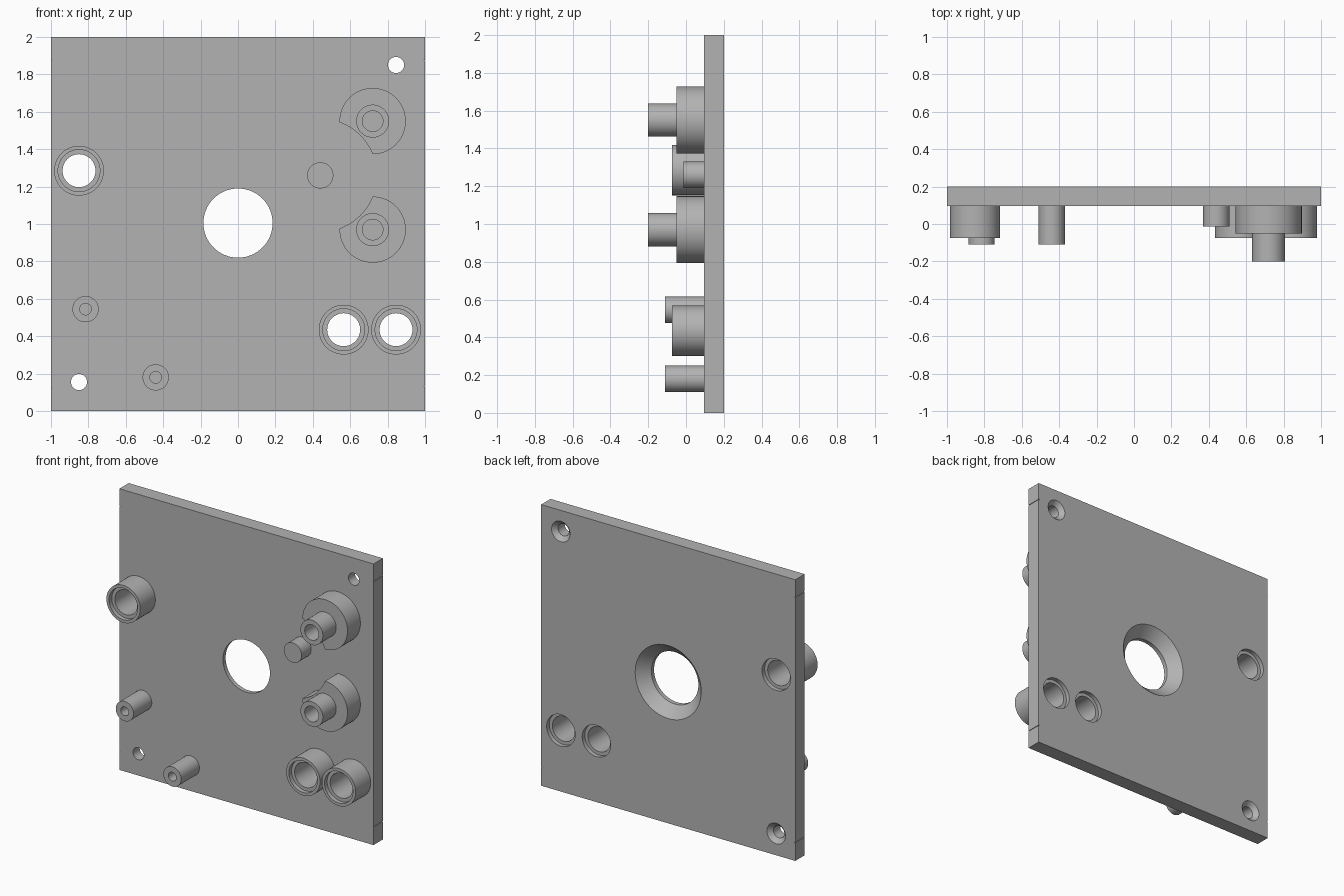
import bpy, bmesh, math
from mathutils import Matrix

cube = bpy.data.objects.get("Cube")
if cube:
    bpy.data.objects.remove(cube, do_unlink=True)

FRONT, BACK = 0.095, 0.2   # faces of the plate
SEG = 64

grey = bpy.data.materials.new("plain grey")
grey.use_nodes = True
colour = (0.45, 0.45, 0.45, 1)
grey.diffuse_color = colour
grey.node_tree.nodes["Principled BSDF"].inputs["Base Color"].default_value = colour


def make_object(name, bm):
    bmesh.ops.remove_doubles(bm, verts=bm.verts, dist=1e-5)
    bmesh.ops.recalc_face_normals(bm, faces=bm.faces)
    mesh = bpy.data.meshes.new(name)
    bm.to_mesh(mesh)
    bm.free()
    mesh.materials.append(grey)
    ob = bpy.data.objects.new(name, mesh)
    bpy.context.collection.objects.link(ob)
    return ob


def box(name, size, centre):
    bm = bmesh.new()
    bmesh.ops.create_cube(bm, size=1)
    bmesh.ops.scale(bm, vec=size, verts=bm.verts)
    bmesh.ops.translate(bm, vec=centre, verts=bm.verts)
    return make_object(name, bm)


def lathe(name, x, z, profile):
    """Spin a closed profile of (radius, y) points about the y axis at x, z."""
    bm = bmesh.new()
    verts = [bm.verts.new((r, y, 0)) for r, y in profile]
    edges = [bm.edges.new((v, verts[(i + 1) % len(verts)])) for i, v in enumerate(verts)
             if profile[i][0] or profile[(i + 1) % len(verts)][0]]
    bmesh.ops.spin(bm, geom=verts + edges, cent=(0, 0, 0), axis=(0, 1, 0),
                   angle=math.tau, steps=SEG, use_merge=False)
    bmesh.ops.transform(bm, matrix=Matrix.Translation((x, 0, z)), verts=bm.verts)
    return make_object(name, bm)


def rod(name, x, z, r, y0, y1):
    return lathe(name, x, z, [(0, y0), (r, y0), (r, y1), (0, y1)])


def hollow_peg(name, x, z, r, bore, tip, floor):
    return lathe(name, x, z, [(0, floor), (bore, floor), (bore, tip), (r, tip),
                              (r, FRONT + 0.01), (0, FRONT + 0.01)])


def cut(target, cutters):
    bpy.context.view_layer.objects.active = target
    for c in cutters:
        mod = target.modifiers.new("cut", 'BOOLEAN')
        mod.operation, mod.solver, mod.object = 'DIFFERENCE', 'EXACT', c
        bpy.ops.object.modifier_apply(modifier=mod.name)
    for c in cutters:
        bpy.data.objects.remove(c, do_unlink=True)


def countersink(x, z, r, wide):
    """Cutter for a through hole that flares at 45 degrees to the back."""
    out = 0.02
    return lathe("cutter", x, z, [(0, FRONT - out), (r, FRONT - out),
                                  (r, BACK - (wide - r)), (wide + out, BACK + out),
                                  (0, BACK + out)])


parts = []
tubes = {"upper_right_tube": (-0.85, 1.285),
         "lower_inner_tube": (0.565, 0.435),
         "lower_outer_tube": (0.845, 0.435)}
BORE, SEAT, STEP = 0.088, 0.112, 0.03

# Plate with its holes and thin side slits
plate = box("plate", (2, BACK - FRONT, 2), (0, (FRONT + BACK) / 2, 1))
cutters = [countersink(0, 1.005, 0.185, 0.26),
           countersink(0.845, 1.85, 0.043, 0.073),
           countersink(-0.85, 0.155, 0.043, 0.073)]
for x, z in tubes.values():
    cutters.append(lathe("cutter", x, z, [(0, 0), (BORE, 0), (BORE, BACK - STEP),
                                          (SEAT, BACK - STEP), (SEAT, 0.25), (0, 0.25)]))
for side in (-1, 1):
    for z in (0.13, 1.875):
        cutters.append(box("cutter", (0.01, 0.3, 0.004), (side, 0.15, z)))
cut(plate, cutters)
parts.append(plate)

# Tubes with a stepped mouth
for name, (x, z) in tubes.items():
    tip = -0.075
    parts.append(lathe(name, x, z, [(BORE, FRONT), (BORE, tip + STEP), (SEAT, tip + STEP),
                                    (SEAT, tip), (0.133, tip), (0.133, FRONT)]))

# Pegs
parts.append(hollow_peg("side_peg", -0.815, 0.545, 0.07, 0.031, -0.11, 0.05))
parts.append(hollow_peg("bottom_peg", -0.44, 0.18, 0.07, 0.031, -0.11, 0.05))
PIVOT = (0.44, 1.26)
parts.append(rod("solid_peg", *PIVOT, 0.07, -0.013, FRONT + 0.01))

# Posts on round bases, each base relieved by an arc about the solid peg
for label, z in (("upper", 1.55), ("lower", 0.97)):
    base = rod(label + "_post_base", 0.72, z, 0.177, -0.05, FRONT + 0.01)
    cut(base, [rod("cutter", *PIVOT, 0.302, -0.3, 0.3)])
    parts.append(base)
    parts.append(hollow_peg(label + "_post", 0.72, z, 0.088, 0.055, -0.2, 0.05))

# Smooth round walls, sharp rims
bpy.ops.object.select_all(action='DESELECT')
for ob in parts:
    ob.select_set(True)
bpy.context.view_layer.objects.active = plate
bpy.ops.object.shade_smooth_by_angle(angle=math.radians(30))
